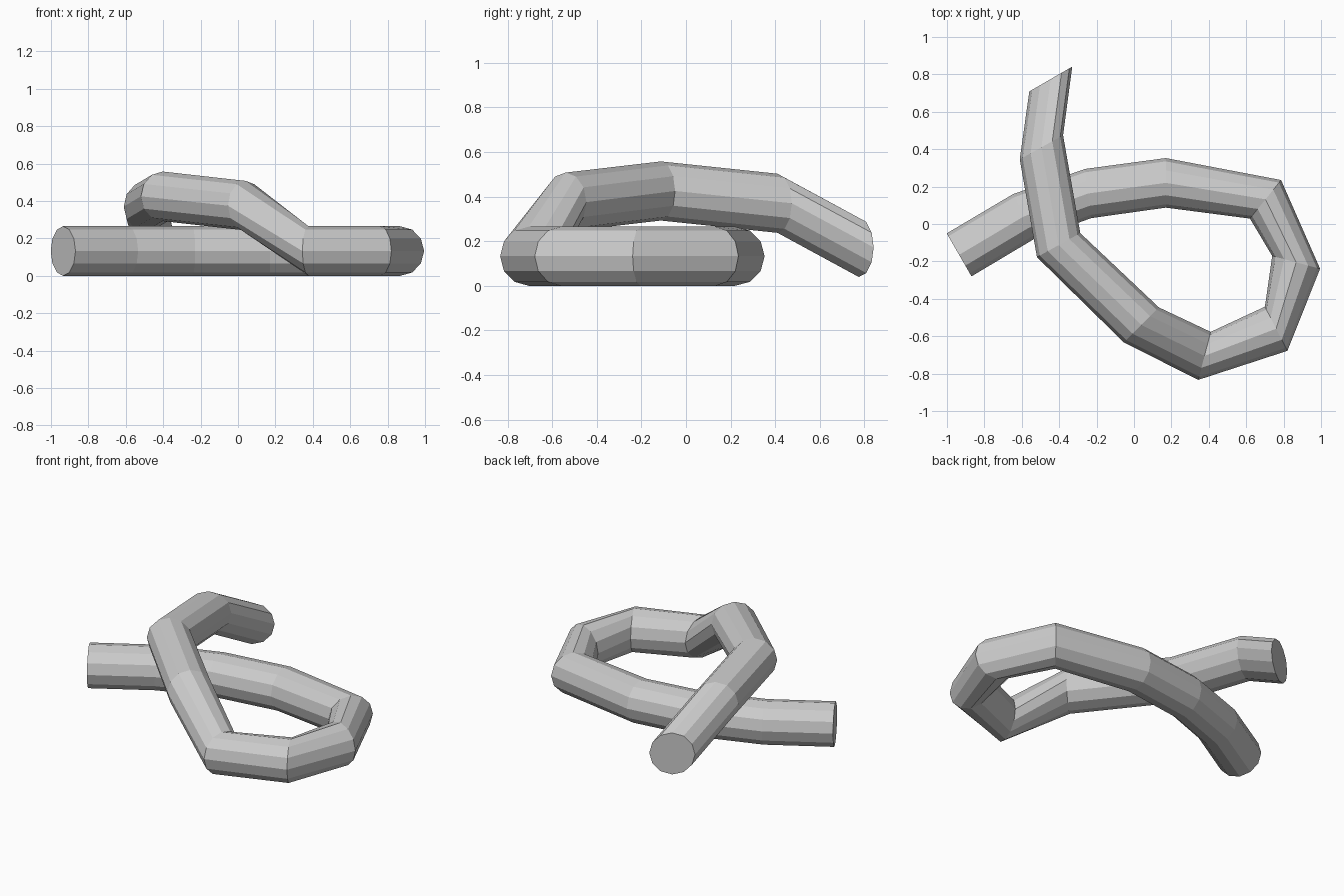
import bpy, bmesh
from math import sin, cos, radians, tau

if "Cube" in bpy.data.objects:
    bpy.data.objects.remove(bpy.data.objects["Cube"])

SIDES, RADIUS = 12, 0.1325

# Centre line of the looped tube: x, y, z and heading of each upright ring (degrees)
PATH = [
    (-0.935, -0.165, 0.1325, 30),
    (-0.59, 0.04, 0.1325, 25),
    (-0.245, 0.163, 0.1325, 7),
    (0.17, 0.22, 0.1325, 0),
    (0.703, 0.132, 0.1325, -39),
    (0.867, -0.205, 0.1325, -105),
    (0.76, -0.56, 0.1325, -153),
    (0.377, -0.705, 0.1325, -194.5),
    (0.04, -0.54, 0.375, -225),
    (-0.403, -0.113, 0.425, -241),
    (-0.495, 0.41, 0.37, -241),
    (-0.445, 0.775, 0.172, -240),
]


def ring(bm, x, y, z, heading):
    a = radians(heading)
    verts = []
    for i in range(SIDES):
        t = tau * i / SIDES
        side, up = RADIUS * cos(t), RADIUS * sin(t)
        verts.append(bm.verts.new((x - sin(a) * side, y + cos(a) * side, z + up)))
    return verts


# Sweep the rings into one tube
bm = bmesh.new()
rings = [ring(bm, *p) for p in PATH]
for a, b in zip(rings, rings[1:]):
    for i in range(SIDES):
        j = (i + 1) % SIDES
        bm.faces.new((a[i], a[j], b[j], b[i]))

# End caps
bm.faces.new(rings[0])
bm.faces.new(rings[-1])
bmesh.ops.recalc_face_normals(bm, faces=bm.faces)

mesh = bpy.data.meshes.new("looped_tube")
bm.to_mesh(mesh)
bm.free()
bpy.context.collection.objects.link(bpy.data.objects.new("looped_tube", mesh))
